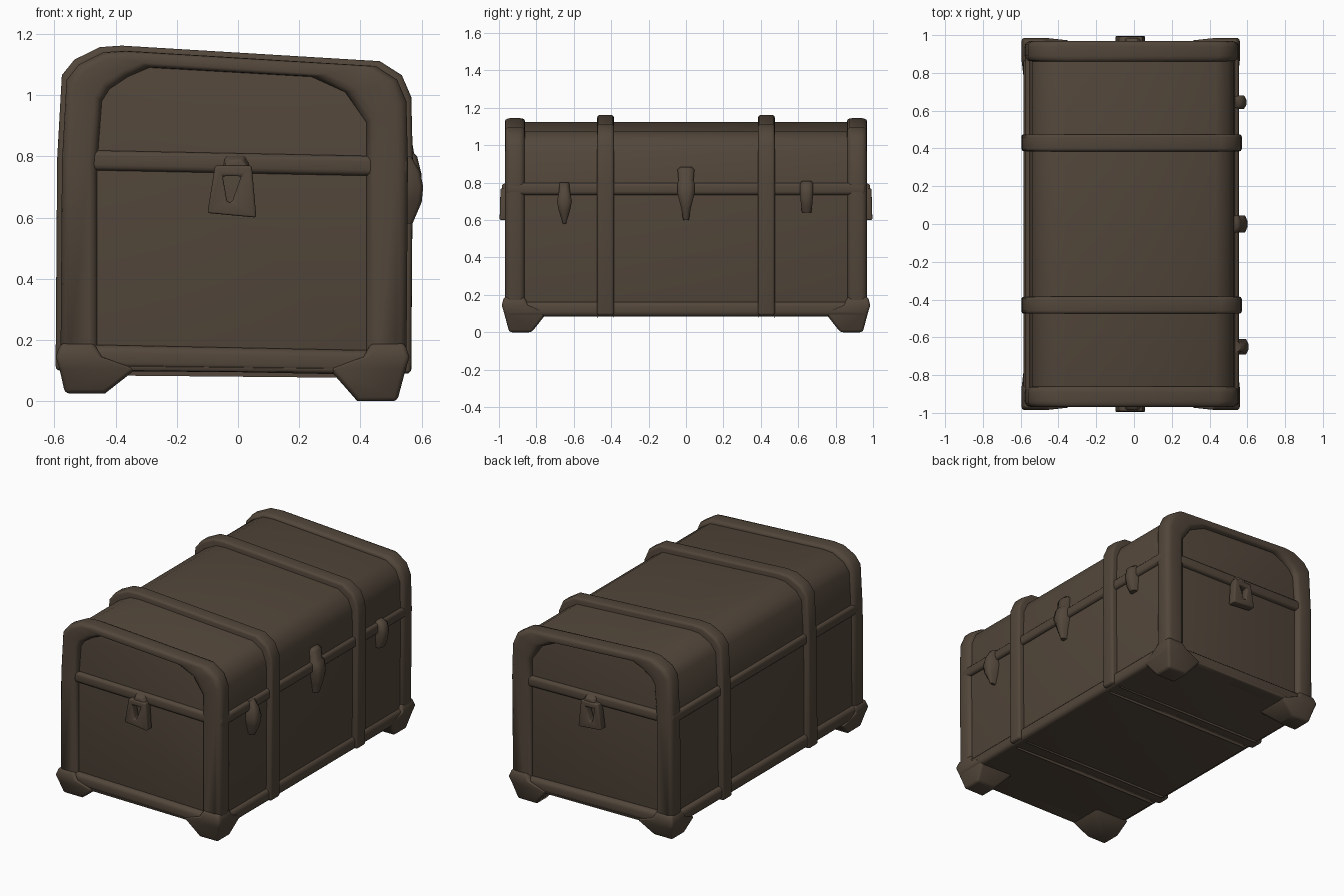
import bpy, bmesh

if "Cube" in bpy.data.objects:
    bpy.data.objects.remove(bpy.data.objects["Cube"])

mat = bpy.data.materials.new("dark_brown_leather")
mat.diffuse_color = (0.085, 0.062, 0.043, 1)
mat.use_nodes = True
mat.node_tree.nodes["Principled BSDF"].inputs["Base Color"].default_value = mat.diffuse_color
TILT = 0.02  # the old trunk sags slightly toward +x


def finish(name, bm, bevel=0.0, smooth=50):
    bmesh.ops.recalc_face_normals(bm, faces=bm.faces)
    me = bpy.data.meshes.new(name)
    bm.to_mesh(me)
    bm.free()
    me.materials.append(mat)
    ob = bpy.data.objects.new(name, me)
    bpy.context.collection.objects.link(ob)
    bpy.ops.object.select_all(action='DESELECT')
    ob.select_set(True)
    bpy.context.view_layer.objects.active = ob
    if bevel:
        m = ob.modifiers.new("soft_edges", 'BEVEL')
        m.width, m.segments, m.use_clamp_overlap = bevel, 3, False
        m.limit_method, m.angle_limit = 'ANGLE', 0.9
        bpy.ops.object.modifier_apply(modifier=m.name)
    bpy.ops.object.shade_smooth_by_angle(angle=smooth * 3.14159 / 180)
    return ob


def loft(name, sections, bevel=0.0, smooth=50):
    """Closed solid through matching loops of 3D points."""
    bm = bmesh.new()
    loops = [[bm.verts.new(p) for p in s] for s in sections]
    n = len(loops[0])
    for a, b in zip(loops, loops[1:]):
        for i in range(n):
            j = (i + 1) % n
            bm.faces.new((a[i], a[j], b[j], b[i]))
    bm.faces.new(loops[0])
    bm.faces.new(loops[-1])
    return finish(name, bm, bevel, smooth)


def ring(name, outer, inner, y0, y1, bevel):
    """Hoop between two xz outlines, from y0 to y1."""
    bm = bmesh.new()
    loops = [[bm.verts.new((x, y, z)) for x, z in p]
             for p, y in ((outer, y0), (outer, y1), (inner, y1), (inner, y0))]
    n = len(outer)
    for k in range(4):
        a, b = loops[k], loops[(k + 1) % 4]
        for i in range(n):
            j = (i + 1) % n
            bm.faces.new((a[i], a[j], b[j], b[i]))
    return finish(name, bm, bevel)


def band(name, x0, x1, y, z0, z1, bevel):
    c = [(x0, -y), (x1, -y), (x1, y), (x0, y)]
    return loft(name, [[(a, b, z - TILT * a) for a, b in c] for z in (z0, z1)], bevel)


def grow(profile, d):
    return [(x + d * (x + 0.015) / 0.565, z + d * (z - 0.1)) for x, z in profile]


# Cross-section of the trunk and the opening in its end frames
outer = [(-0.58, 0.10), (-0.575, 0.78), (-0.56, 1.05), (-0.52, 1.10), (-0.44, 1.14),
         (-0.37, 1.145), (0.45, 1.095), (0.52, 1.05), (0.55, 0.98), (0.555, 0.78), (0.55, 0.09)]
inner = [(-0.46, 0.12), (-0.46, 0.78), (-0.445, 0.98), (-0.42, 1.02), (-0.36, 1.06),
         (-0.29, 1.09), (0.24, 1.06), (0.35, 1.01), (0.42, 0.91), (0.42, 0.78), (0.42, 0.11)]

# Main body with domed lid
core = grow(outer, -0.02)
loft("trunk_body", [[(x, y, z) for x, z in core] for y in (-0.935, 0.935)], 0.01)

# Lid seam band and bottom rim
band("lid_band", -0.575, 0.555, 0.96, 0.745, 0.81, 0.018)
band("bottom_rim", -0.585, 0.55, 0.968, 0.095, 0.175, 0.025)

for s, side in ((-1, "front"), (1, "back")):
    # End frames and straps
    ring(side + "_end_frame", outer, inner, s * 0.86, s * 0.968, 0.03)
    ring(side + "_strap", grow(outer, 0.016), grow(outer, -0.06), s * 0.385, s * 0.475, 0.015)

    # End handle: drooping plate with a triangular hole
    plate = [(-0.075, 0.77), (0.045, 0.77), (0.06, 0.60), (-0.10, 0.615)]
    hole = [(-0.05, 0.735), (0.01, 0.735), (-0.02, 0.65), (-0.035, 0.65)]
    h = ring(side + "_handle", plate, hole, s * 0.94, s * 0.992, 0.008)
    for v in h.data.vertices:
        v.co.y += s * 0.06 * (0.68 - v.co.z) * (1 if v.co.z < 0.68 else 0)
    mount = [(0.79, 0.06, 0.975), (0.775, 0.065, 0.995), (0.745, 0.05, 0.985)]
    loft(side + "_handle_mount",
         [[(-0.075 + 0.02, s * 0.94, 0.74), (-0.05, s * 0.94, 0.81), (0.03, s * 0.94, 0.81), (0.045, s * 0.94, 0.74)],
          [(-0.06, s * 0.985, 0.745), (-0.03, s * 0.985, 0.785), (0.01, s * 0.985, 0.79), (0.045, s * 0.985, 0.75)]], 0.008)

    # Bracket feet at the corners: corner, reach along the rim, small sole
    for x0, d, sole, zs in ((-0.595, 1, 0.03, 0.025), (0.56, -1, 0.04, 0.0)):
        def foot(ox, oy, wx, wy, z):
            xa, ya = x0 + d * ox, s * (0.985 - oy)
            xb, yb = xa + d * wx, ya - s * wy
            return [(xa, ya, z), (xb, ya, z), (xb, yb, z), (xa, yb, z)]
        loft(side + ("_left" if d > 0 else "_right") + "_foot",
             [foot(sole, 0.04, 0.13, 0.12, zs), foot(0.012, 0.012, 0.25, 0.23, 0.105),
              foot(0.0, 0.0, 0.15, 0.14, 0.145), foot(0.015, 0.012, 0.11, 0.11, 0.19)], 0.015, 60)


# Clasps on the +x side: levels of (z, half width, reach in x)
def clasp(name, y, levels):
    loft(name, [[(0.52, y - w, z), (r - 0.012, y - w, z), (r, y - w * 0.4, z), (r, y + w * 0.4, z),
                 (r - 0.012, y + w, z), (0.52, y + w, z)] for z, w, r in levels], 0, 60)


clasp("centre_clasp", 0.0, [(0.60, 0.015, 0.565), (0.66, 0.025, 0.585), (0.74, 0.045, 0.6),
                            (0.80, 0.045, 0.585), (0.81, 0.04, 0.575), (0.87, 0.045, 0.565), (0.885, 0.03, 0.55)])
clasp("front_clasp", -0.65, [(0.58, 0.008, 0.57), (0.65, 0.03, 0.6), (0.70, 0.04, 0.605),
                             (0.75, 0.03, 0.595), (0.80, 0.025, 0.565)])
clasp("back_clasp", 0.645, [(0.64, 0.025, 0.565), (0.68, 0.03, 0.585), (0.74, 0.035, 0.595),
                            (0.79, 0.035, 0.585), (0.81, 0.025, 0.56)])
